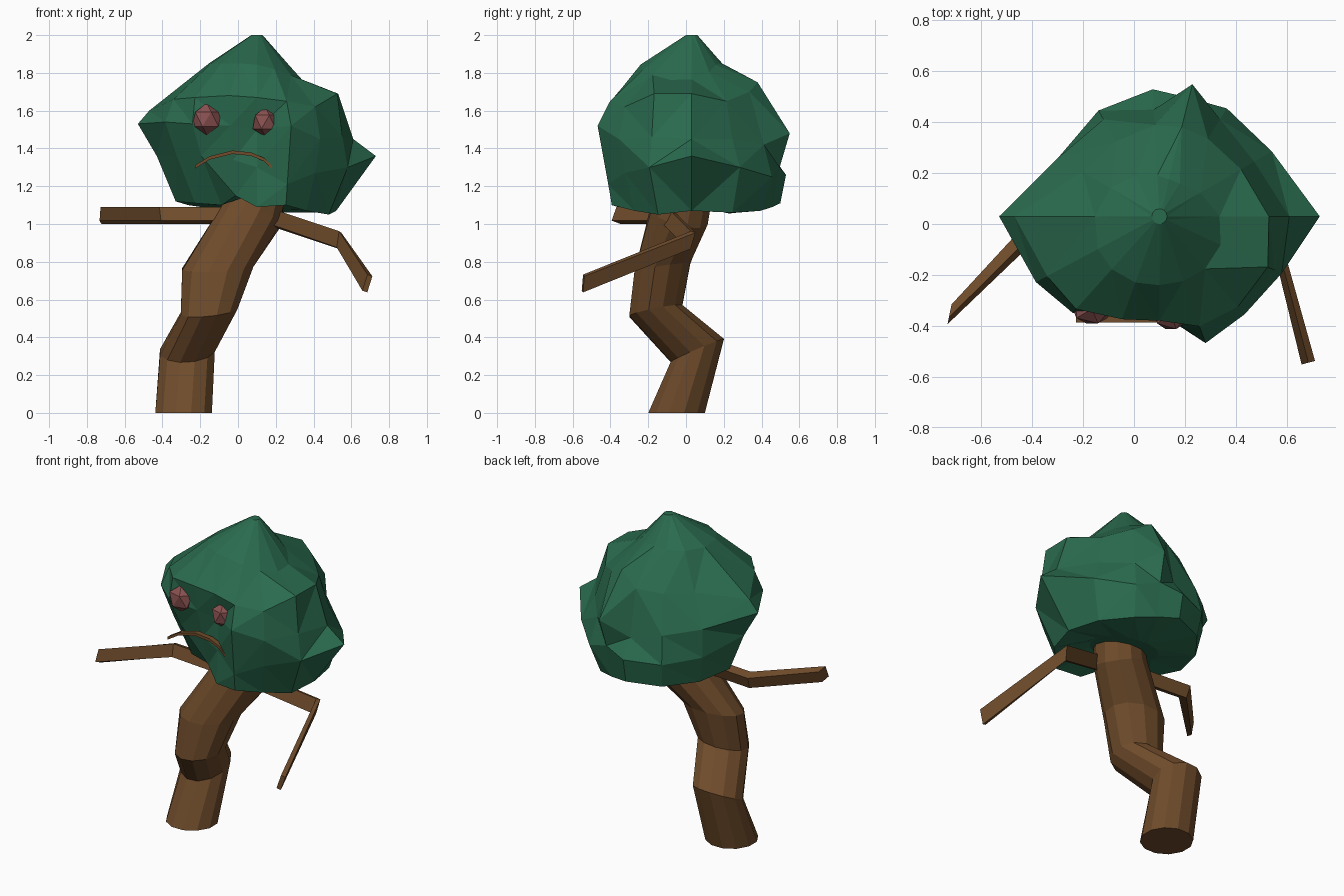
import bpy, bmesh, math
from mathutils import Vector

cube = bpy.data.objects.get("Cube")
if cube:
    bpy.data.objects.remove(cube, do_unlink=True)


def material(name, rgb):
    m = bpy.data.materials.new(name)
    m.use_nodes = True
    m.diffuse_color = (*rgb, 1)
    b = m.node_tree.nodes["Principled BSDF"]
    b.inputs["Base Color"].default_value = (*rgb, 1)
    b.inputs["Roughness"].default_value = 0.9
    return m


leaf = material("leaf green", (0.023, 0.146, 0.076))
bark = material("bark brown", (0.16, 0.072, 0.024))
red = material("dull red", (0.25, 0.082, 0.08))


def finish(name, bm, mat):
    bmesh.ops.recalc_face_normals(bm, faces=bm.faces)
    me = bpy.data.meshes.new(name)
    bm.to_mesh(me)
    bm.free()
    me.materials.append(mat)
    ob = bpy.data.objects.new(name, me)
    bpy.context.collection.objects.link(ob)
    return ob


def loft(name, rings, mat):
    """Skin a stack of closed rings and cap both ends."""
    bm = bmesh.new()
    vs = [[bm.verts.new(p) for p in ring] for ring in rings]
    n = len(rings[0])
    for a, b in zip(vs, vs[1:]):
        for i in range(n):
            j = (i + 1) % n
            bm.faces.new((a[i], a[j], b[j], b[i]))
    bm.faces.new(vs[0])
    bm.faces.new(vs[-1])
    return finish(name, bm, mat)


# Crooked trunk: twelve-sided rings as centre, x and y radius, x and y slope
sections = [((-.288, -.05, 0), .155, .155, 0, 0),
            ((-.268, .06, .33), .15, .145, .06, .43),
            ((-.153, -.16, .54), .155, .145, .1, .2),
            ((-.107, -.125, .77), .195, .153, .05, .15),
            ((.075, -.035, 1.05), .153, .155, -.4, -.25),
            ((.12, 0, 1.2), .14, .15, -.2, -.1)]
rings = []
for (cx, cy, cz), rx, ry, sx, sy in sections:
    ring = []
    for k in range(12):
        a = math.tau * (k + 0.5) / 12
        dx, dy = rx * math.cos(a), ry * math.sin(a)
        ring.append((cx + dx, cy + dy, cz + sx * dx + sy * dy))
    rings.append(ring)
loft("trunk", rings, bark)


# Arms: tilted planks with one elbow; side is the cross direction at each point
def plank(name, pts, sides, half_w, half_h, tilt):
    c, s = math.cos(math.radians(tilt)), math.sin(math.radians(tilt))
    up = Vector((0, 0, 1))
    rings = []
    for p, side in zip(pts, sides):
        p, side = Vector(p), Vector((*side, 0)).normalized()
        w = (side * c + up * s) * half_w
        h = (up * c - side * s) * half_h
        rings.append([p + w + h, p - w + h, p - w - h, p + w - h])
    loft(name, rings, bark)


plank("right_arm", [(0.0, -0.08, 1.045), (-0.42, -0.045, 1.045), (-0.725, -0.355, 1.045)],
      [(0, -1), (0.3, -0.95), (-0.2, -0.98)], 0.028, 0.039, 20)
plank("left_arm", [(0.1, -0.12, 1.06), (0.535, 0.025, 0.915), (0.685, -0.545, 0.685)],
      [(-0.32, 0.95), (0.44, 0.86), (0.95, 0.25)], 0.014, 0.045, -18)

# Crown: one outline per compass direction, as (radius, height) from underside to shoulder
outlines = {
    0: ((.42, 1.07), (.63, 1.36), (.51, 1.45), (.43, 1.69)),
    30: ((.43, 1.06), (.51, 1.30), (.43, 1.45), (.37, 1.65)),
    58: ((.43, 1.07), (.50, 1.25), (.45, 1.42), (.36, 1.70)),
    76: ((.44, 1.09), (.48, 1.30), (.535, 1.48), (.36, 1.75)),
    93: ((.47, 1.11), (.50, 1.26), (.42, 1.37), (.36, 1.66)),
    120: ((.45, 1.10), (.48, 1.25), (.44, 1.42), (.34, 1.64)),
    150: ((.42, 1.10), (.46, 1.27), (.46, 1.45), (.35, 1.64)),
    180: ((.43, 1.12), (.53, 1.36), (.63, 1.53), (.57, 1.60)),
    208: ((.37, 1.11), (.48, 1.36), (.55, 1.54), (.50, 1.66)),
    228: ((.28, 1.10), (.44, 1.36), (.51, 1.53), (.49, 1.67)),
    250: ((.33, 1.15), (.37, 1.34), (.41, 1.52), (.43, 1.68)),
    270: ((.39, 1.09), (.38, 1.30), (.37, 1.50), (.41, 1.67)),
    290: ((.45, 1.10), (.47, 1.21), (.53, 1.52), (.46, 1.65)),
    311: ((.40, 1.07), (.47, 1.27), (.51, 1.45), (.47, 1.62)),
    335: ((.42, 1.05), (.53, 1.30), (.50, 1.46), (.47, 1.69)),
}


def around(deg, r, z):
    a = math.radians(deg)
    return Vector((0.1 + r * math.cos(a), 0.03 + r * math.sin(a), z))


def crest(deg):
    """The upper dome is full toward the front and sags on the left side."""
    full = 0.5 + 0.5 * math.cos(math.radians(deg - 232))
    sag = max(0, math.cos(math.radians(deg + 15))) ** 2
    return around(deg, 0.145 + 0.135 * full + 0.07 * sag, 1.85 - 0.09 * sag)


rings = [[around(d, 0.2, 1.10 - 0.045 * math.sin(math.radians(d))) for d in outlines]]
rings += [[around(d, *o[k]) for d, o in outlines.items()] for k in range(4)]
rings += [[crest(d) for d in outlines], [around(d, 0.03, 2.0) for d in outlines]]
crown = loft("crown", rings, leaf)

# Split the crown into facets
bm = bmesh.new()
bm.from_mesh(crown.data)
bmesh.ops.triangulate(bm, faces=bm.faces)
bm.to_mesh(crown.data)
bm.free()

# Faceted eyes
for name, loc, size in (("right_eye", (-0.165, -0.335, 1.555), (.085, .065, .085)),
                        ("left_eye", (0.145, -0.355, 1.54), (.075, .068, .08))):
    bm = bmesh.new()
    bmesh.ops.create_icosphere(bm, subdivisions=1, radius=1)
    for v in bm.verts:
        v.co = Vector(c + s * w for c, s, w in zip(loc, size, v.co))
    finish(name, bm, red)

# Down-turned mouth: thin arched strip
arch = [(-.228, 1.302), (-.15, 1.35), (-.03, 1.38), (.07, 1.37), (.14, 1.34), (.18, 1.30)]
loft("mouth", [[(x, -.388, z - .009), (x, -.388, z + .009), (x, -.355, z + .009), (x, -.355, z - .009)]
               for x, z in arch], bark)
